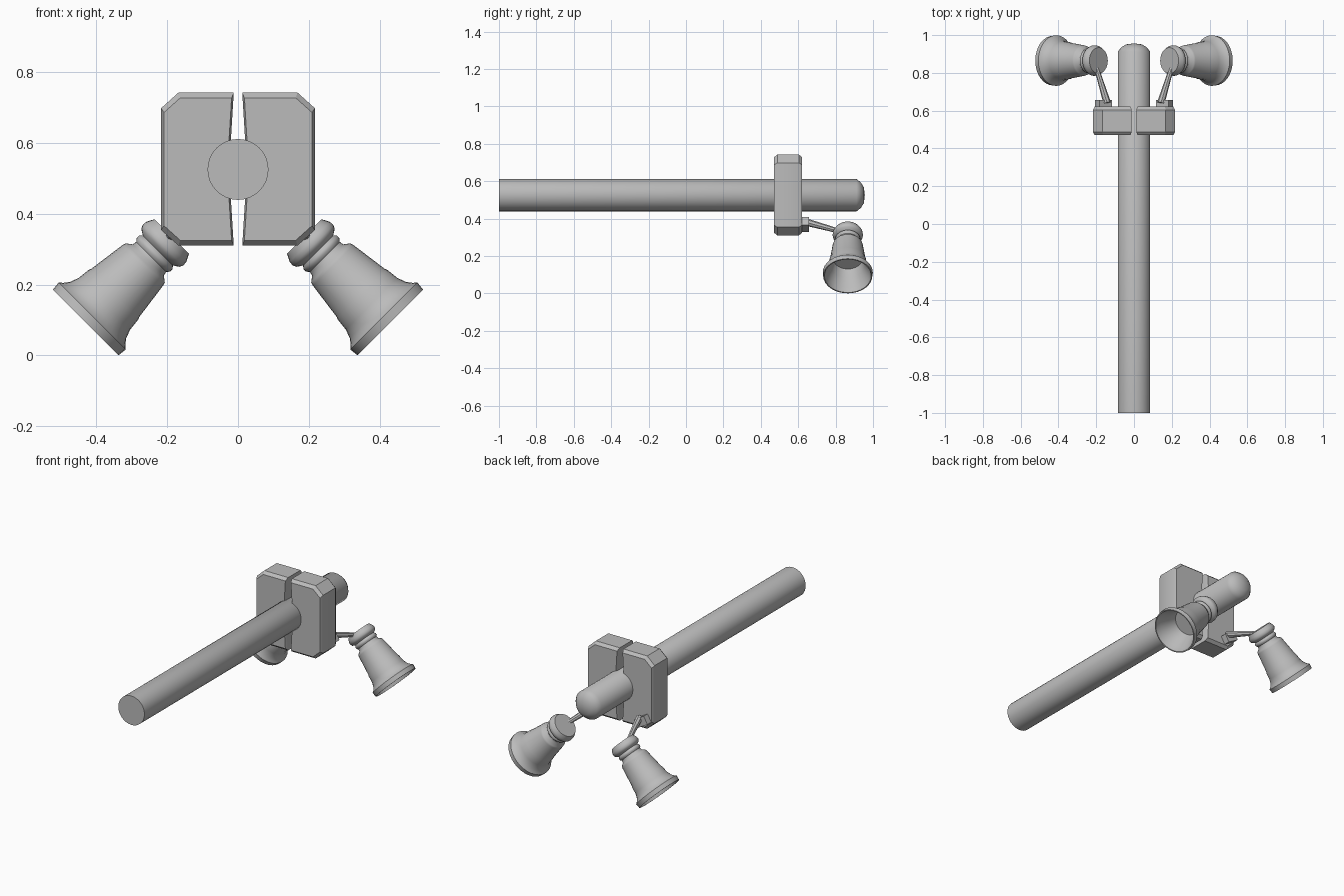
import bpy, bmesh, math
from mathutils import Matrix, Vector

cube = bpy.data.objects.get("Cube")
if cube:
    bpy.data.objects.remove(cube, do_unlink=True)

grey = bpy.data.materials.new("plain_grey")
grey.use_nodes = True
grey.diffuse_color = (0.5, 0.5, 0.5, 1)
grey.node_tree.nodes["Principled BSDF"].inputs["Base Color"].default_value = (0.5, 0.5, 0.5, 1)


def finish(bm, name, matrix=Matrix(), angle=40):
    """Turn a bmesh into a shaded object."""
    bm.transform(matrix)
    bmesh.ops.recalc_face_normals(bm, faces=bm.faces)
    mesh = bpy.data.meshes.new(name)
    bm.to_mesh(mesh)
    bm.free()
    mesh.materials.append(grey)
    obj = bpy.data.objects.new(name, mesh)
    bpy.context.collection.objects.link(obj)
    bpy.ops.object.select_all(action='DESELECT')
    obj.select_set(True)
    bpy.context.view_layer.objects.active = obj
    bpy.ops.object.shade_smooth_by_angle(angle=math.radians(angle))
    return obj


def aim(origin, direction):
    """Matrix placing local z along a direction."""
    return Matrix.Translation(origin) @ Vector(direction).to_track_quat('Z', 'Y').to_matrix().to_4x4()


def lathe(name, profile, matrix, steps=32, angle=40):
    """Spin (height, radius) points about local z."""
    bm = bmesh.new()
    verts = [bm.verts.new((r, 0, h)) for h, r in profile]
    edges = [bm.edges.new(pair) for pair in zip(verts, verts[1:])]
    bmesh.ops.spin(bm, geom=verts + edges, cent=(0, 0, 0), axis=(0, 0, 1),
                   angle=math.tau, steps=steps, use_duplicate=False)
    bmesh.ops.remove_doubles(bm, verts=bm.verts, dist=0.0005)
    return finish(bm, name, matrix, angle)


def clamp_plate(name, side):
    """Slab with cut outer corners and softened front and back rims."""
    outline = [(0.012, 0.742), (0.168, 0.742), (0.217, 0.698), (0.217, 0.354),
               (0.168, 0.31), (0.012, 0.31), (0.02, 0.44), (0.02, 0.61)]
    centre = Vector((0.1, 0.526))
    layers = [(0.470, 0.93), (0.488, 1), (0.604, 1), (0.621, 0.93)]
    bm = bmesh.new()
    rings = []
    for y, scale in layers:
        points = [centre + (Vector(p) - centre) * scale for p in outline]
        rings.append([bm.verts.new((side * p.x, y, p.y)) for p in points])
    count = len(outline)
    for a, b in zip(rings, rings[1:]):
        for i in range(count):
            j = (i + 1) % count
            bm.faces.new((a[i], a[j], b[j], b[i]))
    bm.faces.new(rings[0])
    bm.faces.new(rings[-1])
    return finish(bm, name, angle=30)


# Long round bar with a domed back end
lathe("main_bar", [(-1, 0), (-1, 0.086), (0.912, 0.086), (0.935, 0.068),
                   (0.951, 0.042), (0.956, 0)],
      aim((0, 0, 0.525), (0, 1, 0)))

# Bell outline, from the inner floor out over the rim and back to the closed end
bell = [(0.13, 0), (0.13, 0.077), (0.08, 0.092), (0.035, 0.116), (0, 0.125),
        (0, 0.131), (0.026, 0.134), (0.034, 0.124), (0.05, 0.112), (0.075, 0.103),
        (0.112, 0.099), (0.118, 0.096), (0.228, 0.081), (0.238, 0.078),
        (0.25, 0.062), (0.262, 0.06), (0.27, 0.067), (0.28, 0.067), (0.288, 0.06),
        (0.298, 0.076), (0.308, 0.081), (0.322, 0.08), (0.343, 0.069), (0.343, 0)]

for label, side in (("left", 1), ("right", -1)):
    clamp_plate(label + "_clamp_plate", side)
    lathe(label + "_bell", bell, aim((side * 0.43, 0.865, 0.093), (-side, 0, 1)), angle=50)

    # Foot fixed to the back of the plate
    bm = bmesh.new()
    bmesh.ops.create_cube(bm, size=1)
    finish(bm, label + "_arm_foot",
           Matrix.Translation((side * 0.162, 0.632, 0.368))
           @ Matrix.Rotation(-side * math.radians(30), 4, 'Y')
           @ Matrix.Diagonal((0.075, 0.05, 0.05, 1)))

    # Tapered arm running back to the neck of the bell
    start = Vector((side * 0.142, 0.64, 0.382))
    end = Vector((side * 0.2, 0.83, 0.33))
    bm = bmesh.new()
    bmesh.ops.create_cone(bm, cap_ends=True, segments=8, radius1=0.02, radius2=0.012,
                          depth=(end - start).length)
    finish(bm, label + "_arm", aim((start + end) / 2, end - start))
